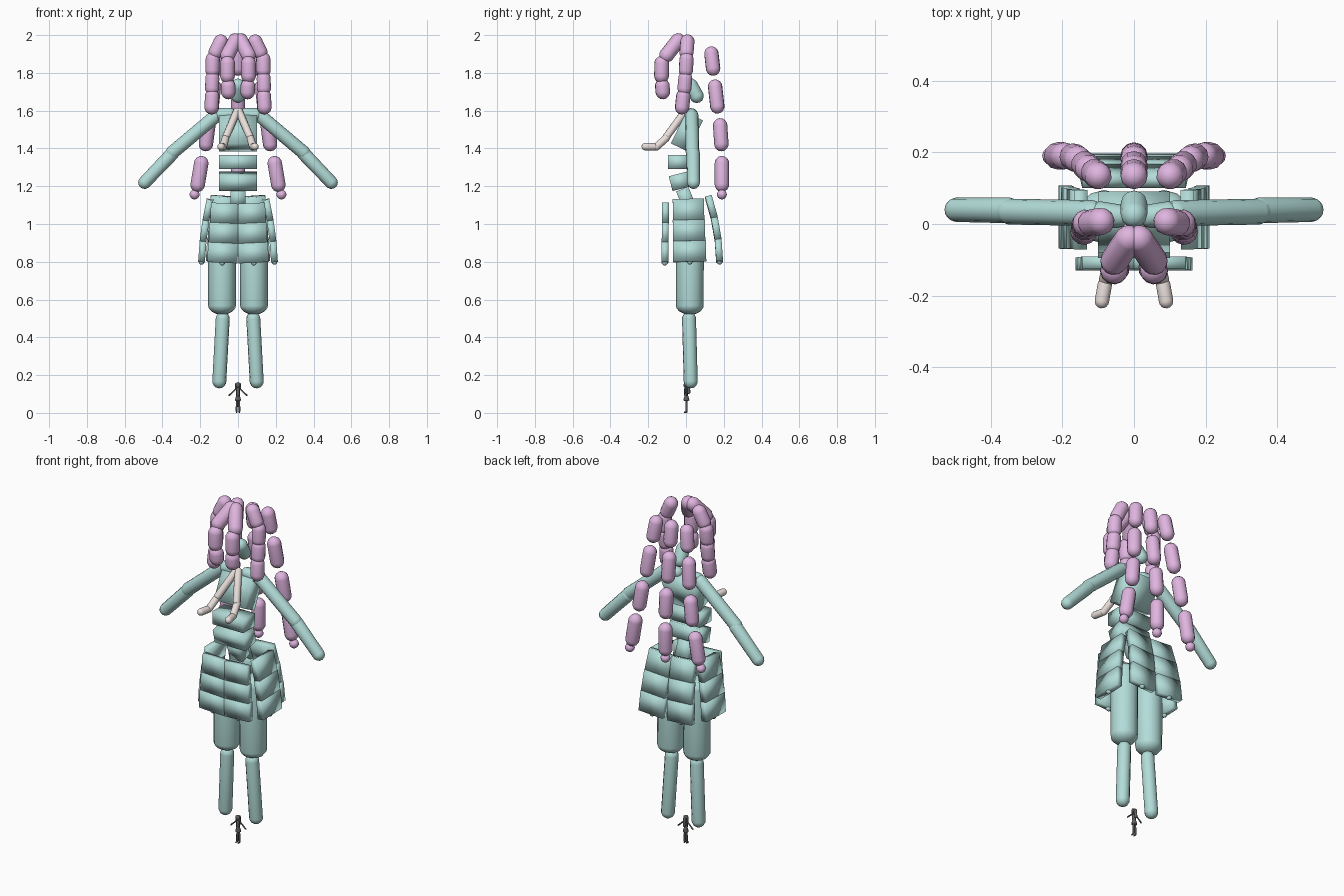
import bpy, bmesh, math
from mathutils import Vector, Matrix

if "Cube" in bpy.data.objects:
    bpy.data.objects.remove(bpy.data.objects["Cube"])


def material(name, rgb):
    m = bpy.data.materials.new(name)
    m.diffuse_color = (*rgb, 1)
    m.use_nodes = True
    m.node_tree.nodes["Principled BSDF"].inputs["Base Color"].default_value = m.diffuse_color
    return m


TEAL = material("teal", (0.45, 0.72, 0.69))
PINK = material("pink", (0.74, 0.46, 0.74))
PALE = material("pale", (0.82, 0.74, 0.71))
DARK = material("dark_grey", (0.12, 0.12, 0.12))


def finish(bm, name, mat):
    bmesh.ops.recalc_face_normals(bm, faces=bm.faces)
    me = bpy.data.meshes.new(name)
    bm.to_mesh(me)
    bm.free()
    for p in me.polygons:
        p.use_smooth = True
    me.materials.append(mat)
    ob = bpy.data.objects.new(name, me)
    bpy.context.collection.objects.link(ob)
    return ob


def capsule(name, a, b, r, mat, r2=None, cap=1.0, n=12):
    """Rounded rod whose tips sit at a and b; r at a, r2 at b."""
    a, b = Vector(a), Vector(b)
    r2 = r if r2 is None else r2
    length = (b - a).length
    c1, c2 = min(r * cap, length / 2), min(r2 * cap, length / 2)
    angs = [math.radians(t) for t in (25, 50, 75, 90)]
    prof = [(r * math.sin(t), c1 * (1 - math.cos(t))) for t in angs]
    prof += [(r2 * math.sin(t), length - c2 * (1 - math.cos(t))) for t in reversed(angs)]
    rot = (b - a).to_track_quat('Z', 'Y')
    bm = bmesh.new()
    rings = [[bm.verts.new(a + rot @ Vector((q * math.cos(i * math.tau / n), q * math.sin(i * math.tau / n), z)))
              for i in range(n)] for q, z in prof]
    tips = bm.verts.new(a), bm.verts.new(b)
    for lo, hi in zip(rings, rings[1:]):
        for i in range(n):
            j = (i + 1) % n
            if (lo[i].co - hi[i].co).length > 1e-6:
                bm.faces.new((lo[i], lo[j], hi[j], hi[i]))
    for tip, ring in zip(tips, (rings[0], rings[-1])):
        for i in range(n):
            bm.faces.new((tip, ring[i], ring[(i + 1) % n]))
    bmesh.ops.remove_doubles(bm, verts=bm.verts, dist=1e-6)
    return finish(bm, name, mat)


def slab(name, a, b, wide, width, thick, mat):
    """Box running from a to b, with its width along the direction wide."""
    a, b = Vector(a), Vector(b)
    z = (a - b).normalized()
    x = (Vector(wide) - z * z.dot(Vector(wide))).normalized()
    y = z.cross(x)
    rot = Matrix((x, y, z)).transposed().to_4x4()
    bm = bmesh.new()
    bmesh.ops.create_cube(bm, size=1)
    bm.transform(Matrix.Translation((a + b) / 2) @ rot @ Matrix.Diagonal((width, thick, (a - b).length, 1)))
    return finish(bm, name, mat)


def flip(p, s):
    return (p[0] * s, p[1], p[2])


def strand(name, links, s, r, mat):
    for i, (a, b) in enumerate(links):
        capsule(f"{name}_{i + 1}", flip(a, s), flip(b, s), r, mat)


# Hair strand links: tip to tip
fringe = [((.0, -.02, 2.0), (.07, -.125, 1.865)),
          ((.055, -.128, 1.89), (.056, -.13, 1.745)),
          ((.053, -.128, 1.77), (.05, -.12, 1.66))]
side_hair = [((.075, .01, 2.0), (.135, .0, 1.875)),
             ((.133, .005, 1.91), (.136, -.003, 1.775)),
             ((.135, .0, 1.81), (.138, -.012, 1.68)),
             ((.135, -.01, 1.715), (.142, -.025, 1.58))]
back_hair = [((.095, .13, 1.94), (.115, .148, 1.785)),
             ((.122, .15, 1.765), (.142, .17, 1.585)),
             ((.152, .178, 1.56), (.175, .19, 1.385)),
             ((.188, .19, 1.36), (.22, .19, 1.17))]
for s, side in ((-1, "left"), (1, "right")):
    strand(f"{side}_fringe", fringe, s, .039, PINK)
    strand(f"{side}_side_hair", side_hair, s, .038, PINK)
for s, side in ((-1, "left"), (0, "middle"), (1, "right")):
    strand(f"{side}_back_hair", back_hair, s, .038, PINK)
    capsule(f"{side}_hair_tip", (.23 * s, .19, 1.182), (.23 * s, .19, 1.13), .026, PINK)

# Head and torso
capsule("head", (0, .008, 1.765), (0, .075, 1.645), .037, TEAL)
X = (1, 0, 0)
slab("chest", (0, .045, 1.57), (0, -.035, 1.405), X, .2, .1, TEAL)
slab("upper_belly", (0, -.04, 1.365), (0, -.04, 1.29), X, .2, .11, TEAL)
slab("lower_belly", (0, -.043, 1.265), (0, -.023, 1.187), X, .2, .1, TEAL)
slab("pelvis", (0, -.02, 1.185), (0, .02, 1.085), X, .08, .07, TEAL)

# Skirt panels: top and bottom centre, width direction, overall tilt
panels = {"front": ((.068, -.108, 1.11), (.083, -.112, .795), (1, 0, .05), .15),
          "side": ((.148, .012, 1.13), (.193, .02, .80), (0, 1, 0), .165),
          "back": ((.072, .118, 1.145), (.093, .178, .80), (1, 0, .08), .145)}
for s, side in ((-1, "left"), (1, "right")):
    for part, (top, end, wide, width) in panels.items():
        top, end = Vector(flip(top, s)), Vector(flip(end, s))
        mid1, mid2 = top.lerp(end, .333), top.lerp(end, .667)
        if part != "front":  # the panels curve from flared to hanging straight
            out = Vector((s * .007, 0, 0)) if part == "side" else Vector((0, .012, 0))
            mid1, mid2 = mid1 + out, mid2 + out
        pts = [top, mid1, mid2, end]
        for i in range(3):
            slab(f"{side}_{part}_skirt_{i + 1}", pts[i], pts[i + 1], flip(wide, s), width + .005 * i, .036, TEAL)
        capsule(f"{side}_{part}_skirt_tip", end + Vector((0, 0, .015)), end - Vector((0, 0, .015)), .015, TEAL)

    # Arms and legs
    limbs = [("collar", (.01, .02, 1.585), (.13, .03, 1.575), .032, .036),
             ("upper_arm", (.09, .03, 1.595), (.375, .035, 1.355), .036, .036),
             ("forearm", (.325, .038, 1.397), (.518, .04, 1.195), .036, .034),
             ("shin", (.079, .015, .535), (.101, .026, .13), .037, .037)]
    for part, a, b, r, r2 in limbs:
        capsule(f"{side}_{part}", flip(a, s), flip(b, s), r, TEAL, r2)
    capsule(f"{side}_thigh", flip((.083, .02, 1.0), s), flip((.085, .02, .52), s), .075, TEAL, .073, cap=.65)

    # Neck ribbon
    strand(f"{side}_ribbon", [((.0, .005, 1.61), (.068, -.112, 1.45)),
                              ((.062, -.09, 1.468), (.082, -.172, 1.395)),
                              ((.078, -.15, 1.408), (.093, -.235, 1.41))], s, .02, PALE)

# Tiny figure at the base
capsule("tiny_head", (0, 0, .163), (0, 0, .132), .0125, DARK)
capsule("tiny_torso", (0, 0, .136), (0, 0, .085), .0095, DARK)
capsule("tiny_skirt", (0, .002, .1), (0, .002, .062), .008, DARK, .016, cap=.4)
capsule("tiny_back_hair", (0, .012, .155), (0, .016, .1), .008, DARK)
for s, side in ((-1, "left"), (1, "right")):
    for part, a, b, r in (("arm", (.008, .002, .129), (.05, .003, .09), .004),
                          ("leg", (.006, .002, .08), (.007, .003, .004), .0055),
                          ("foot", (.007, .008, .004), (.008, -.012, .004), .004),
                          ("hair", (.01, .002, .158), (.012, .0, .128), .005)):
        capsule(f"tiny_{side}_{part}", flip(a, s), flip(b, s), r, DARK)
